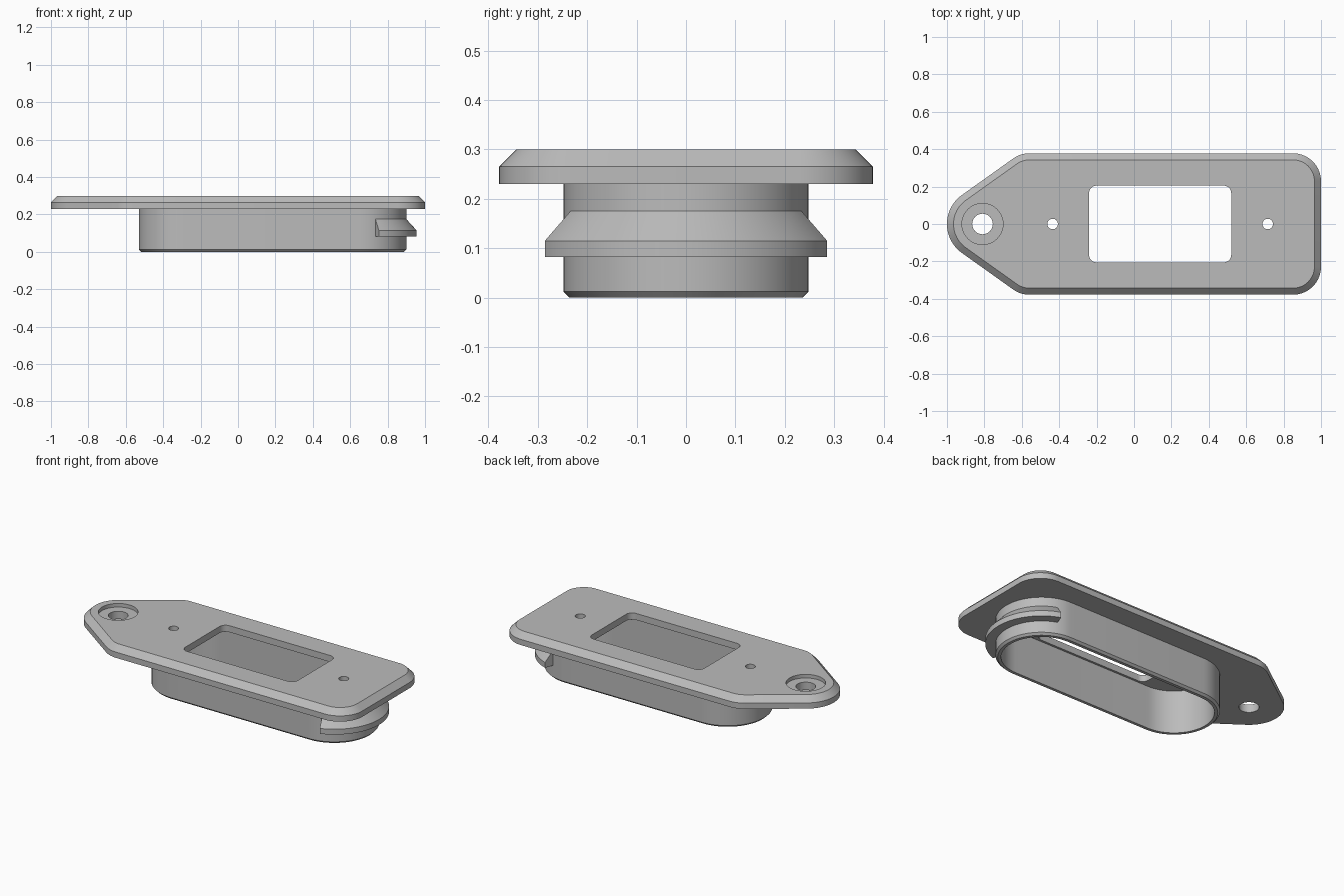
import bpy, bmesh
from math import radians, cos, sin

if "Cube" in bpy.data.objects:
    bpy.data.objects.remove(bpy.data.objects["Cube"])

grey = bpy.data.materials.new("matte grey")
grey.use_nodes = True
COLOUR = (0.5, 0.5, 0.5, 1)
grey.diffuse_color = COLOUR
grey.node_tree.nodes["Principled BSDF"].inputs["Base Color"].default_value = COLOUR


def arc(x, y, r, start, end, steps):
    angles = [radians(start + (end - start) * i / steps) for i in range(steps + 1)]
    return [(x + r * cos(a), y + r * sin(a)) for a in angles]


def rounded(corners, inset=0):
    """Outline made of arcs (x, y, radius, start, end) joined by straight lines."""
    return [p for x, y, r, a, b in corners
            for p in arc(x, y, r - inset, a, b, max(6, int((b - a) / 5)))]


def loft(name, loops, cyclic=False, around=True):
    """Skin equal loops of 3D points; cap the ends unless the loft is cyclic."""
    bm = bmesh.new()
    rows = [[bm.verts.new(p) for p in loop] for loop in loops]
    n = len(rows[0])
    pairs = list(zip(rows, rows[1:])) + ([(rows[-1], rows[0])] if cyclic else [])
    for a, b in pairs:
        for i in range(n):
            j = (i + 1) % n
            bm.faces.new((a[i], a[j], b[j], b[i]))
    if not cyclic:
        bm.faces.new(rows[0][::-1])
        bm.faces.new(rows[-1])
    bmesh.ops.recalc_face_normals(bm, faces=bm.faces)
    mesh = bpy.data.meshes.new(name)
    bm.to_mesh(mesh)
    bm.free()
    mesh.materials.append(grey)
    obj = bpy.data.objects.new(name, mesh)
    bpy.context.collection.objects.link(obj)
    return obj


def at(points, z):
    return [(x, y, z) for x, y in points]


def activate(obj):
    bpy.ops.object.select_all(action='DESELECT')
    obj.select_set(True)
    bpy.context.view_layer.objects.active = obj


def cut(obj, outline, low, high):
    cutter = loft("cutter", [at(outline, low), at(outline, high)])
    cutter.hide_render = True
    mod = obj.modifiers.new("cut", 'BOOLEAN')
    mod.operation, mod.solver, mod.object = 'DIFFERENCE', 'EXACT', cutter
    activate(obj)
    bpy.ops.object.modifier_apply(modifier=mod.name)
    bpy.data.objects.remove(cutter)


def circle(x, r):
    return arc(x, 0, r, 0, 352.5, 47)


def slot(r):
    return rounded([(0.652, 0, r, -90, 90), (-0.282, 0, r, 90, 270)])


# Face plate with a tapered nose and chamfered upper edge
SLOPE = 125.4
plate_corners = [(0.85, 0.228, 0.15, 0, 90), (-0.559, 0.228, 0.15, 90, SLOPE),
                 (-0.81, 0, 0.19, SLOPE, 360 - SLOPE),
                 (-0.559, -0.228, 0.15, 360 - SLOPE, 270), (0.85, -0.228, 0.15, 270, 360)]
plate = loft("face_plate", [at(rounded(plate_corners), 0.23),
                            at(rounded(plate_corners), 0.265),
                            at(rounded(plate_corners, 0.035), 0.30)])

# Recess under the plate, window, counterbore and screw holes
cut(plate, slot(0.218), 0.1, 0.26)
window = [(0.48, 0.165, 0.04, 0, 90), (-0.2, 0.165, 0.04, 90, 180),
          (-0.2, -0.165, 0.04, 180, 270), (0.48, -0.165, 0.04, 270, 360)]
cut(plate, rounded(window), 0.1, 0.4)
cut(plate, circle(-0.81, 0.11), 0.278, 0.4)
for x, r in ((-0.81, 0.055), (-0.435, 0.028), (0.715, 0.028)):
    cut(plate, circle(x, r), 0.1, 0.4)

# Open slot-shaped sleeve with a chamfered lower rim
wall = [(0.236, 0), (0.248, 0.012), (0.248, 0.23), (0.218, 0.23), (0.218, 0)]
sleeve = loft("sleeve", [at(slot(r), z) for r, z in wall], cyclic=True)

# Snap ridge wrapped around the left end of the sleeve
ridge_profile = [(0.235, 0.082), (0.303, 0.082), (0.303, 0.115), (0.248, 0.175), (0.235, 0.175)]
sweep = [radians(-70.5 + 141 * i / 36) for i in range(37)]
ridge = loft("snap_ridge", [[(0.652 + r * cos(a), r * sin(a), z) for r, z in ridge_profile]
                            for a in sweep])

for obj in (plate, sleeve, ridge):
    activate(obj)
    bpy.ops.object.shade_smooth_by_angle(angle=radians(30))
